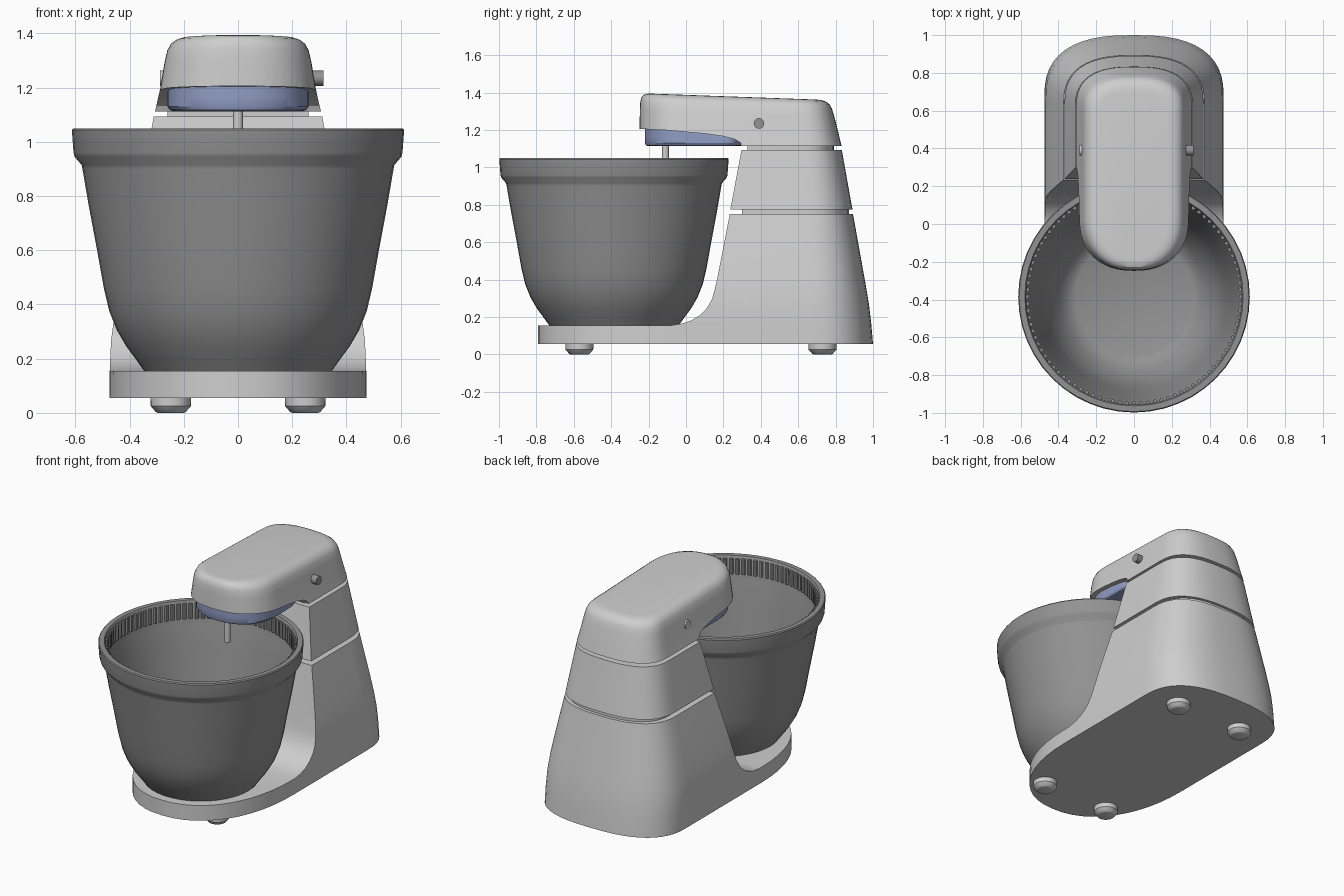
import bpy, bmesh, math
from mathutils import Matrix, Vector

if "Cube" in bpy.data.objects:
    bpy.data.objects.remove(bpy.data.objects["Cube"])


def material(name, rgb):
    m = bpy.data.materials.new(name)
    m.diffuse_color = (*rgb, 1)
    m.use_nodes = True
    m.node_tree.nodes["Principled BSDF"].inputs["Base Color"].default_value = m.diffuse_color
    return m


LIGHT = material("light_grey", (0.62, 0.62, 0.62))
DARK = material("bowl_grey", (0.29, 0.29, 0.29))
BLUE = material("slate_blue", (0.28, 0.34, 0.56))


def finish(name, bm, mat):
    bmesh.ops.recalc_face_normals(bm, faces=bm.faces[:])
    me = bpy.data.meshes.new(name)
    bm.to_mesh(me)
    bm.free()
    ob = bpy.data.objects.new(name, me)
    bpy.context.collection.objects.link(ob)
    me.materials.append(mat)
    return ob


def smooth(ob, deg=30):
    bpy.ops.object.select_all(action='DESELECT')
    ob.select_set(True)
    bpy.context.view_layer.objects.active = ob
    bpy.ops.object.shade_smooth_by_angle(angle=math.radians(deg))


def loft(name, rings, mat, caps=True, wrap=False):
    """Skin a stack of closed rings of equal point count."""
    bm = bmesh.new()
    vs = [[bm.verts.new(p) for p in r] for r in rings]
    n = len(vs[0])
    pairs = list(zip(vs, vs[1:])) + ([(vs[-1], vs[0])] if wrap else [])
    for a, b in pairs:
        for i in range(n):
            j = (i + 1) % n
            bm.faces.new((a[i], a[j], b[j], b[i]))
    if caps:
        bm.faces.new(vs[0])
        bm.faces.new(vs[-1])
    return finish(name, bm, mat)


def outline(z, w, front, back, front_depth=0, nf=2.2, nb=2.6, steps=24):
    """Plan outline: rounded back, straight sides, rounded or flat front."""
    def arc(yc, depth, n, a0, a1):
        for i in range(steps + 1):
            t = a0 + (a1 - a0) * i / steps
            c, s = math.cos(t), math.sin(t)
            yield Vector((w * math.copysign(abs(c) ** (2 / n), c),
                          yc + depth * math.copysign(abs(s) ** (2 / n), s), z))
    pts = list(arc(back - 0.7 * w, 0.7 * w, nb, 0, math.pi))
    if front_depth:
        pts += arc(front + front_depth, front_depth, nf, math.pi, 2 * math.pi)
    else:
        pts += [Vector((-w, front, z)), Vector((w, front, z))]
    return pts


def lathe(name, profile, x, y, mat, seg=32, wrap=False):
    rings = [[Vector((x + r * math.cos(2 * math.pi * i / seg),
                      y + r * math.sin(2 * math.pi * i / seg), z))
              for i in range(seg)] for r, z in profile]
    ob = loft(name, rings, mat, caps=not wrap, wrap=wrap)
    smooth(ob, 35)
    return ob


def cut(ob, profile):
    """Remove a (y, z) profile extruded across x."""
    cutter = loft("cutter", [[Vector((x, y, z)) for y, z in profile] for x in (-1, 1)], ob.data.materials[0])
    cutter.hide_render = True
    mod = ob.modifiers.new("cut", 'BOOLEAN')
    mod.operation = 'DIFFERENCE'
    mod.solver = 'EXACT'
    mod.object = cutter
    bpy.context.view_layer.objects.active = ob
    bpy.ops.object.modifier_apply(modifier="cut")
    bpy.data.objects.remove(cutter)


# Base and lower column, with the bowl scoop cut out
base = loft("base_and_column", [outline(z, w, -0.79, b, 0.69) for z, w, b in (
    (0.055, 0.475, 1.0), (0.17, 0.473, 0.99), (0.27, 0.468, 0.978), (0.36, 0.456, 0.963),
    (0.46, 0.437, 0.945), (0.6, 0.407, 0.92), (0.75, 0.373, 0.893))], LIGHT)
cut(base, [(-1.2, 0.155), (-0.08, 0.155), (-0.02, 0.165), (0.03, 0.182), (0.075, 0.21), (0.11, 0.245),
           (0.137, 0.29), (0.153, 0.345), (0.168, 0.41), (0.236, 0.76), (0.236, 1), (-1.2, 1)])
smooth(base)

# Upper column tier
tier = loft("upper_column", [[Vector((p.x, p.y, p.z)) for p in outline(z, w, f, b)] for z, w, f, b in (
    (0.775, 0.368, 0.237, 0.89), (1.093, 0.311, 0.297, 0.833))], LIGHT)
smooth(tier)

# Recessed collars between the tiers
for name, z0, z1, w, f, b in (("lower_collar", 0.74, 0.79, 0.335, 0.30, 0.872),
                              ("neck_collar", 1.08, 1.13, 0.26, 0.33, 0.79)):
    smooth(loft(name, [outline(z, w, f, b) for z in (z0, z1)], LIGHT))

# Motor head: tapered loft, sloping top, underside cut away at the front
rings = [outline(z, w, f, b, 0.27, 2.3) for z, w, f, b in (
    (1.113, 0.306, -0.246, 0.832), (1.2, 0.287, -0.248, 0.814), (1.3, 0.271, -0.247, 0.792),
    (1.345, 0.261, -0.245, 0.78), (1.37, 0.248, -0.24, 0.768), (1.386, 0.228, -0.229, 0.748),
    (1.394, 0.204, -0.212, 0.724), (1.396, 0.18, -0.19, 0.70))]
for ring in rings:
    for p in ring:
        p.z -= (p.z - 1.113) / 0.283 * 0.036 * (p.y + 0.24)
head = loft("motor_head", rings, LIGHT)
cut(head, [(-0.6, 1.215), (-0.25, 1.206), (-0.1, 1.198), (0.1, 1.18), (0.2, 1.166), (0.26, 1.15),
           (0.29, 1.132), (0.305, 1.1), (0.305, 1.0), (-0.6, 1.0)])
smooth(head)

# Blue underside panel
panel = loft("blue_panel", [outline(z, w, f, b, 0.25, 2.3, 4) for z, w, f, b in (
    (1.113, 0.238, -0.205, 0.29), (1.118, 0.252, -0.215, 0.298), (1.13, 0.26, -0.22, 0.302),
    (1.165, 0.26, -0.22, 0.302), (1.21, 0.26, -0.22, 0.22))], BLUE)
smooth(panel)

# Beater shaft
lathe("beater_shaft", [(0.018, 0.94), (0.018, 1.15)], 0, -0.11, LIGHT, 16)

# Side lock knob and flush pin on the far side
for name, x0, x1, mat in (("lock_knob", 0.2, 0.316, DARK), ("lock_pin", -0.288, -0.2, LIGHT)):
    knob = lathe(name, [(0.028, x0), (0.028, x1)], 0, 0, mat, 20)
    knob.data.transform(Matrix.Translation((0, 0.39, 1.235)) @ Matrix.Rotation(math.pi / 2, 4, 'Y'))

# Mixing bowl
BY = -0.385
lathe("bowl", [(0.345, 0.153), (0.375, 0.195), (0.412, 0.245), (0.447, 0.305), (0.475, 0.375), (0.495, 0.46),
               (0.52, 0.6), (0.55, 0.76), (0.574, 0.9), (0.577, 0.915), (0.603, 0.945), (0.607, 0.96),
               (0.613, 1.043), (0.608, 1.05), (0.578, 1.05), (0.572, 1.042), (0.568, 0.93), (0.56, 0.9),
               (0.535, 0.76), (0.505, 0.6), (0.48, 0.46), (0.457, 0.375), (0.425, 0.3), (0.385, 0.235),
               (0.345, 0.195), (0.31, 0.18), (0.001, 0.18), (0.001, 0.153)],
      0, BY, DARK, 48, wrap=True)

# Ridges inside the rim
bm = bmesh.new()
TEETH = 96
for i in range(TEETH):
    m = (Matrix.Translation((0, BY, 0.985)) @ Matrix.Rotation(2 * math.pi * i / TEETH, 4, 'Z')
         @ Matrix.Translation((0.566, 0, 0)))
    bmesh.ops.create_cone(bm, cap_ends=True, segments=6, radius1=0.012, radius2=0.012, depth=0.1, matrix=m)
finish("rim_ridges", bm, DARK)

# Four feet
for sx in (-1, 1):
    for name, y in (("front_foot", -0.57), ("back_foot", 0.73)):
        lathe(name, [(0.048, 0), (0.055, 0.003), (0.074, 0.025), (0.075, 0.06)], sx * 0.248, y, LIGHT)
